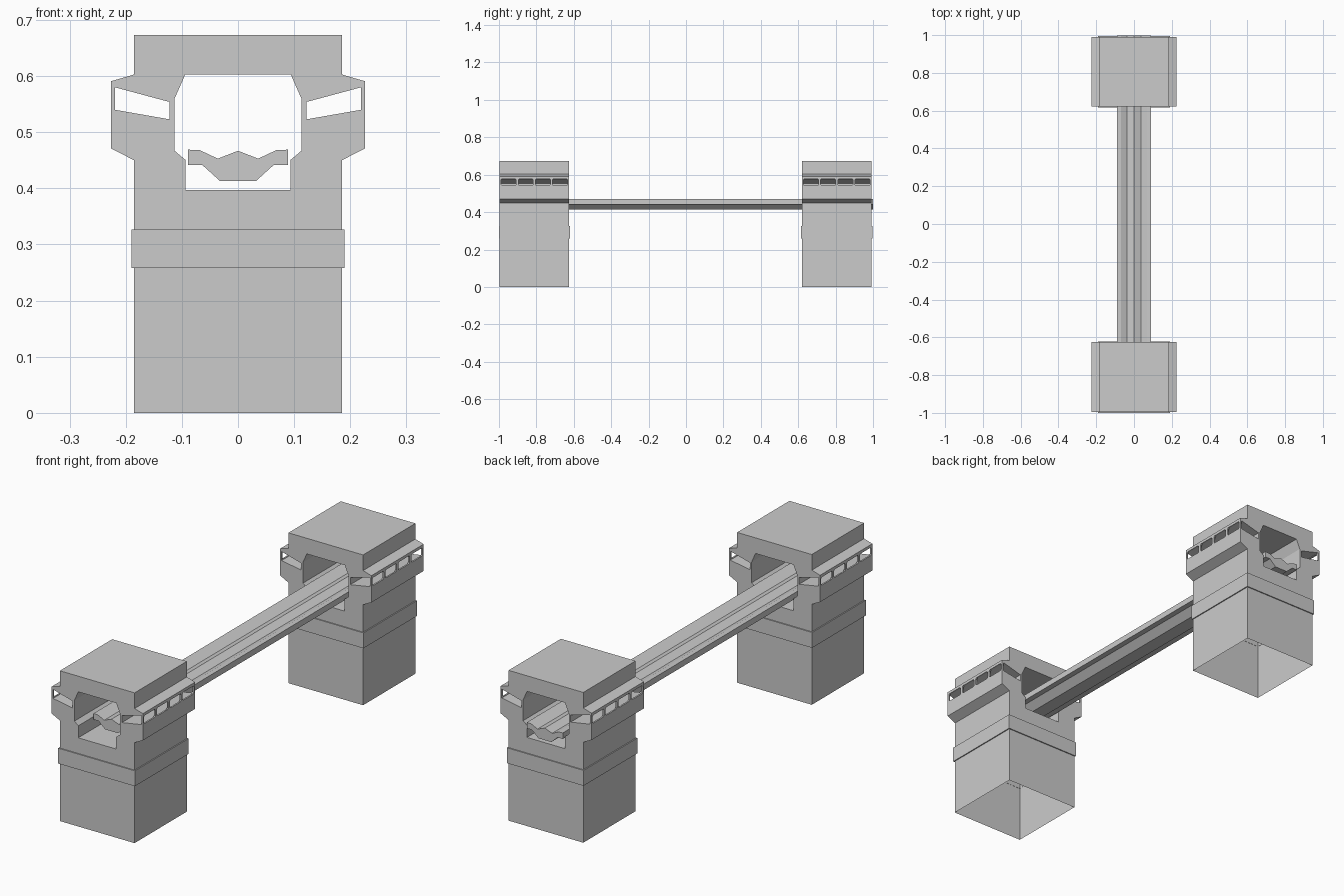
import bpy, bmesh

if "Cube" in bpy.data.objects:
    bpy.data.objects.remove(bpy.data.objects["Cube"])

TOWER_Y = (-0.811, 0.806)
HALF = 0.185          # half width and depth of a tower


def mirrored(half):
    """Right-hand profile, bottom to top, closed with its mirror image."""
    return half + [(-x, z) for x, z in reversed(half) if x > 0]


def add_prism(bm, profile, a, b, axis='Y'):
    """Extrude a (horizontal, z) profile from a to b along X or Y."""
    def place(u, d, z):
        return (u, d, z) if axis == 'Y' else (d, u, z)
    ends = [[bm.verts.new(place(u, d, z)) for u, z in profile] for d in (a, b)]
    n = len(profile)
    bm.faces.new(ends[0])
    bm.faces.new(ends[1][::-1])
    for i in range(n):
        j = (i + 1) % n
        bm.faces.new((ends[0][j], ends[0][i], ends[1][i], ends[1][j]))


def to_object(bm, name):
    bmesh.ops.recalc_face_normals(bm, faces=bm.faces)
    mesh = bpy.data.meshes.new(name)
    bm.to_mesh(mesh)
    bm.free()
    obj = bpy.data.objects.new(name, mesh)
    bpy.context.collection.objects.link(obj)
    return obj


def apply_modifiers(obj):
    dg = bpy.context.evaluated_depsgraph_get()
    mesh = bpy.data.meshes.new_from_object(obj.evaluated_get(dg))
    obj.modifiers.clear()
    obj.data = mesh


# Tower block with flared head
bm = bmesh.new()
add_prism(bm, mirrored([(HALF, 0), (HALF, 0.45), (0.226, 0.471), (0.226, 0.591),
                        (HALF, 0.603), (HALF, 0.673)]), -HALF, HALF)
tower = to_object(bm, "tower")

# Tunnel and the two sloping side galleries
bm = bmesh.new()
add_prism(bm, mirrored([(0.094, 0.397), (0.094, 0.451), (0.113, 0.467),
                        (0.113, 0.56), (0.094, 0.603)]), -0.3, 0.3)
for s in (-1, 1):
    add_prism(bm, [(s * x, z) for x, z in ((0.122, 0.523), (0.219, 0.54),
                                           (0.219, 0.58), (0.122, 0.554))], -0.3, 0.3)
openings = to_object(bm, "opening_cutter")

# Four side windows per gallery, with clipped corners
bm = bmesh.new()
w, h, c = 0.04, 0.018, 0.005
pane = [(-w + c, -h), (w - c, -h), (w, -h + c), (w, h - c),
        (w - c, h), (-w + c, h), (-w, h - c), (-w, -h + c)]
for s in (-1, 1):
    for i in range(4):
        y = (i - 1.5) * 0.0915
        add_prism(bm, [(y + u, 0.56 + v) for u, v in pane],
                  s * 0.215, s * 0.24, 'X')
windows = to_object(bm, "window_cutter")

for cutter in (openings, windows):
    cutter.hide_render = True
    mod = tower.modifiers.new("cut", 'BOOLEAN')
    mod.operation = 'DIFFERENCE'
    mod.solver = 'EXACT'
    mod.object = cutter
apply_modifiers(tower)
for cutter in (openings, windows):
    bpy.data.objects.remove(cutter)

# Open underside
bm = bmesh.new()
bm.from_mesh(tower.data)
base = [f for f in bm.faces if all(v.co.z < 1e-4 for v in f.verts)]
bmesh.ops.delete(bm, geom=base, context='FACES')
bm.to_mesh(tower.data)
bm.free()

# Raised band around the shaft
bm = bmesh.new()
r = HALF + 0.005
add_prism(bm, [(-r, 0.258), (r, 0.258), (r, 0.327), (-r, 0.327)], -r, r)
bm.normal_update()
caps = [f for f in bm.faces if abs(f.normal.z) > 0.9]
bmesh.ops.delete(bm, geom=caps, context='FACES')
band = to_object(bm, "band")
mod = band.modifiers.new("thickness", 'SOLIDIFY')
mod.thickness = 0.006
mod.offset = -1
mod.use_even_offset = True
apply_modifiers(band)

# Place the pair of towers
for part in (tower, band):
    twin = part.copy()
    bpy.context.collection.objects.link(twin)
    twin.name = "back_" + part.name
    part.name = "front_" + part.name
    part.location.y, twin.location.y = TOWER_Y

# Track beam running through both tunnels
bm = bmesh.new()
add_prism(bm, mirrored([(0.032, 0.413), (0.064, 0.442), (0.089, 0.442), (0.089, 0.469),
                        (0.068, 0.468), (0.036, 0.453), (0, 0.467)]), -0.895, 0.999)
to_object(bm, "track_beam")
